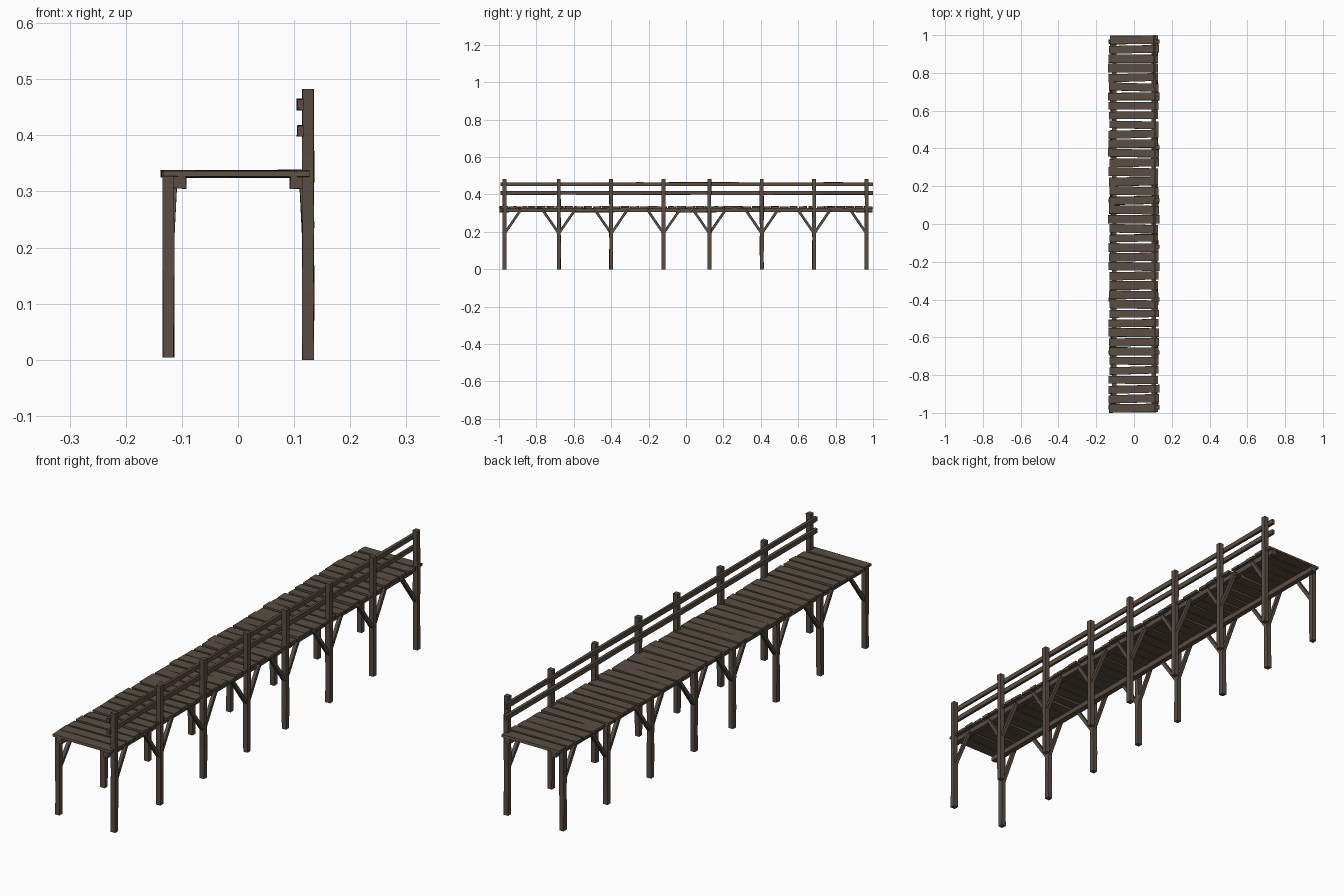
import bpy, bmesh, random
from mathutils import Vector

if "Cube" in bpy.data.objects:
    bpy.data.objects.remove(bpy.data.objects["Cube"])

random.seed(7)

wood = bpy.data.materials.new("weathered brown wood")
wood.diffuse_color = (0.100, 0.075, 0.055, 1)
wood.use_nodes = True
wood.node_tree.nodes["Principled BSDF"].inputs["Base Color"].default_value = wood.diffuse_color


def timber(bm, p0, p1, side, w, h, segs=1, wobble=0.0):
    """Squared timber from p0 to p1; w is measured along side, h across it."""
    p0, p1, side = Vector(p0), Vector(p1), Vector(side).normalized()
    up = (p1 - p0).normalized().cross(side)
    rings = []
    for i in range(segs + 1):
        c = p0.lerp(p1, i / segs)
        ring = []
        for a, b in ((-1, -1), (1, -1), (1, 1), (-1, 1)):
            ja, jb = random.uniform(-wobble, wobble), random.uniform(-wobble, wobble)
            ring.append(bm.verts.new(c + side * (a * w / 2 + ja) + up * (b * h / 2 + jb)))
        rings.append(ring)
    for r, s in zip(rings, rings[1:]):
        for k in range(4):
            bm.faces.new((r[k], r[(k + 1) % 4], s[(k + 1) % 4], s[k]))
    bm.faces.new(rings[0][::-1])
    bm.faces.new(rings[-1])


def finish(bm, name):
    bmesh.ops.recalc_face_normals(bm, faces=bm.faces)
    me = bpy.data.meshes.new(name)
    bm.to_mesh(me)
    bm.free()
    me.materials.append(wood)
    bpy.context.collection.objects.link(bpy.data.objects.new(name, me))


X, Y = (1, 0, 0), (0, 1, 0)
post_ys = [-0.97, -0.68, -0.40, -0.12, 0.125, 0.405, 0.685, 0.965]

# Posts: tall on the railing side, short on the open side
for name, x, z0, z1 in (("railing_posts", 0.125, 0.0, 0.483), ("short_posts", -0.124, 0.004, 0.327)):
    bm = bmesh.new()
    for y in post_ys:
        timber(bm, (x, y, z0), (x, y, z1), X, 0.020, 0.020, 4, 0.001)
    finish(bm, name)

# Diagonal braces between posts and deck, none outside the end posts
bm = bmesh.new()
for x in (-0.122, 0.123):
    for y in post_ys:
        for d in (-1, 1):
            if abs(y + d * 0.09) < 0.99:
                timber(bm, (x, y + d * 0.004, 0.197), (x * 0.95, y + d * 0.087, 0.318),
                       X, 0.014, 0.013, 1, 0.0007)
finish(bm, "diagonal_braces")

# Long bearers under the planks
bm = bmesh.new()
for x in (-0.104, 0.104):
    timber(bm, (x, -0.997, 0.316), (x, 0.997, 0.316), X, 0.023, 0.021, 8, 0.001)
finish(bm, "deck_bearers")

# Deck planks with slightly uneven ends, widths and angles
bm = bmesh.new()
n = 40
pitch = 2.0 / n
for i in range(n):
    y = -1 + pitch * (i + 0.5)
    skew = random.uniform(-0.004, 0.004)
    if i in (0, n - 1):
        skew = 0.001
    z = 0.3315 + random.uniform(-0.001, 0.001)
    timber(bm, (-0.133 + random.uniform(-0.005, 0.005), y - skew, z),
           (0.130 + random.uniform(-0.005, 0.005), y + skew, z),
           Y, random.uniform(0.039, 0.046), 0.011, 1, 0.0012)
finish(bm, "deck_planks")

# Two handrails on the inner face of the tall posts
for name, z in (("lower_rail", 0.408), ("upper_rail", 0.455)):
    bm = bmesh.new()
    timber(bm, (0.111, -0.993, z), (0.111, 1.0, z), X, 0.011, 0.019, 8, 0.0013)
    finish(bm, name)
